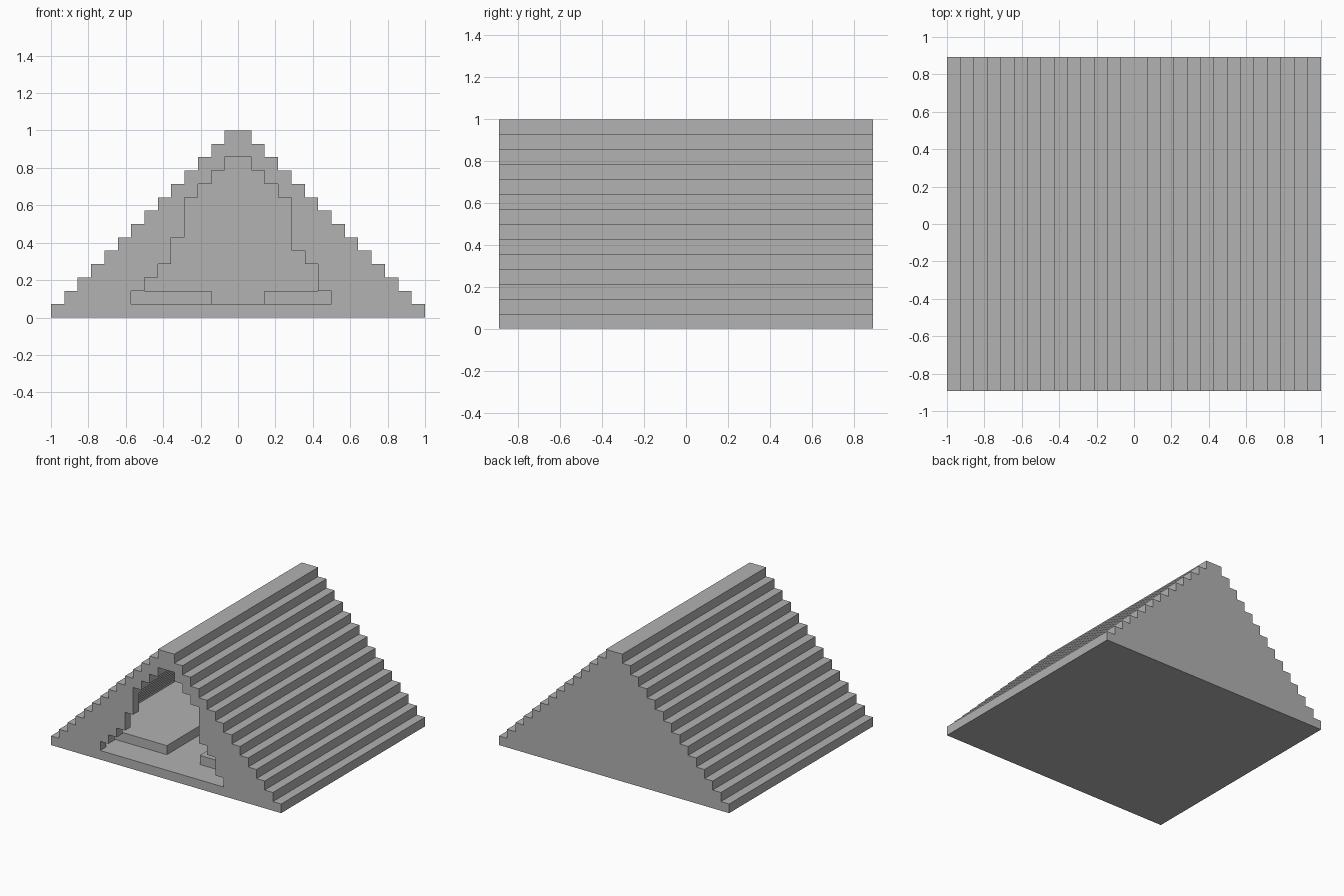
import bpy
import bmesh

cube = bpy.data.objects.get("Cube")
if cube:
    bpy.data.objects.remove(cube, do_unlink=True)

U = 1 / 14            # one step of the stepped roof
FRONT = -12.5         # front wall position, in steps
DEPTH = 25

stone = bpy.data.materials.new("grey stone")
stone.use_nodes = True
stone.diffuse_color = (0.445, 0.445, 0.445, 1)
stone.node_tree.nodes["Principled BSDF"].inputs["Base Color"].default_value = (0.445, 0.445, 0.445, 1)


def stepped_prism(name, lefts, rights, base, near, far):
    """Extrude a stack of one-step layers from depth near to depth far."""
    right_side, left_side = [], []
    for k, (l, r) in enumerate(zip(lefts, rights)):
        right_side += [(r, base + k), (r, base + k + 1)]
        left_side += [(-l, base + k), (-l, base + k + 1)]
    outline = []
    for p in right_side + left_side[::-1]:
        if p not in outline:
            outline.append(p)
    bm = bmesh.new()
    verts = [bm.verts.new((x * U, (FRONT + near) * U, z * U)) for x, z in outline]
    face = bm.faces.new(verts)
    grown = bmesh.ops.extrude_face_region(bm, geom=[face])["geom"]
    moved = [g for g in grown if isinstance(g, bmesh.types.BMVert)]
    bmesh.ops.translate(bm, verts=moved, vec=(0, (far - near) * U, 0))
    bmesh.ops.dissolve_limit(bm, angle_limit=0.01, verts=bm.verts, edges=bm.edges)
    bmesh.ops.recalc_face_normals(bm, faces=bm.faces)
    mesh = bpy.data.meshes.new(name)
    bm.to_mesh(mesh)
    bm.free()
    mesh.materials.append(stone)
    obj = bpy.data.objects.new(name, mesh)
    bpy.context.collection.objects.link(obj)
    return obj


def cut(target, cutter):
    """Carve the cutter out of the target, then discard it."""
    cutter.hide_render = True
    mod = target.modifiers.new("cut", 'BOOLEAN')
    mod.operation = 'DIFFERENCE'
    mod.solver = 'EXACT'
    mod.object = cutter
    bpy.context.view_layer.update()
    graph = bpy.context.evaluated_depsgraph_get()
    carved = bpy.data.meshes.new_from_object(target.evaluated_get(graph))
    target.modifiers.clear()
    target.data = carved
    bpy.data.objects.remove(cutter, do_unlink=True)


# Stepped roof and walls
roof = list(range(14, 0, -1))
house = stepped_prism("stepped_house", roof, roof, 0, 0, DEPTH)

# Hollow room, two steps inside the roof
room = list(range(11, 0, -1))
cut(house, stepped_prism("room_cutter", room, room, 1, 1, DEPTH - 1))

# Ragged doorway through the thin front wall
door_left = [8, 7, 6, 5, 5, 4, 4, 4, 3, 2, 1]
door_right = [7, 6, 6, 5, 4, 4, 4, 4, 3, 2, 1]
cut(house, stepped_prism("doorway_cutter", door_left, door_right, 1, -1, 1.5))

# Low platforms on each side of the aisle
for name, left, right in (("right_platform", 11, -2), ("left_platform", -2, 11)):
    stepped_prism(name, [left], [right], 1, 3, DEPTH - 1)
